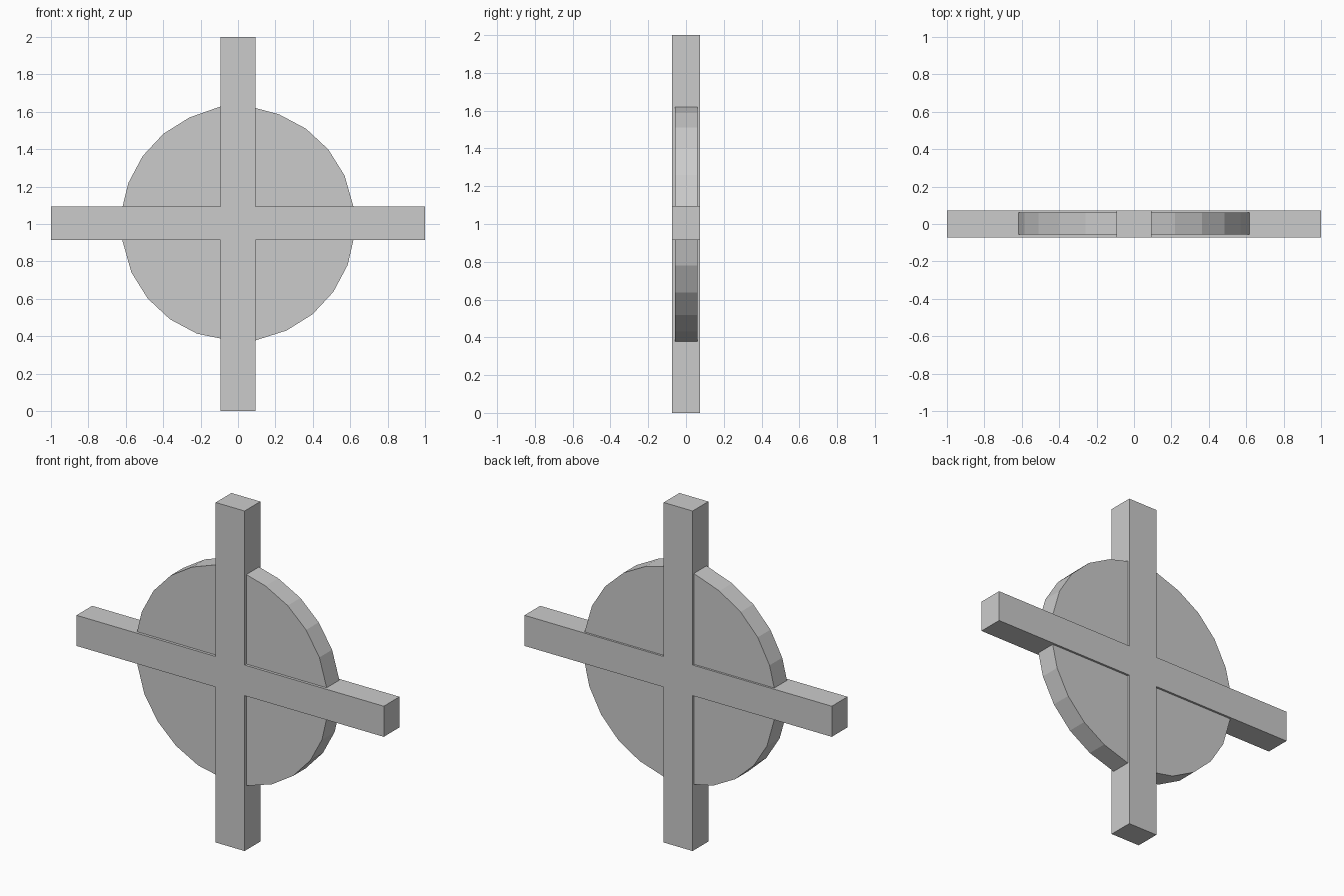
import bpy, bmesh, math

if "Cube" in bpy.data.objects:
    bpy.data.objects.remove(bpy.data.objects["Cube"])

HUB_Z = 1.0
BAR_X = 0.094                    # half width of the upright bar
BAR_TOP, BAR_BOT = 0.094, -0.086  # crossbar edges relative to the hub
RADIUS = 0.626


def extrude_profile(name, points, y0, y1):
    """Extrude a flat x/z outline (relative to the hub) from y0 to y1."""
    bm = bmesh.new()
    face = bm.faces.new([bm.verts.new((x, y0, z + HUB_Z)) for x, z in points])
    ext = bmesh.ops.extrude_face_region(bm, geom=[face], use_keep_orig=True)
    for v in ext["geom"]:
        if isinstance(v, bmesh.types.BMVert):
            v.co.y = y1
    bmesh.ops.recalc_face_normals(bm, faces=bm.faces[:])
    mesh = bpy.data.meshes.new(name)
    bm.to_mesh(mesh)
    bm.free()
    obj = bpy.data.objects.new(name, mesh)
    bpy.context.collection.objects.link(obj)
    return obj


# Cross frame as one solid outline
w, t, b = BAR_X, BAR_TOP, BAR_BOT
extrude_profile("cross_frame", [
    (-w, -1), (w, -1), (w, b), (1, b), (1, t), (w, t),
    (w, 1), (-w, 1), (-w, t), (-1, t), (-1, b), (-w, b)], -0.073, 0.073)

# Four disc panels filling the corners: (inner corner, first rim end, last rim end)
panels = [
    ((w, t), (0.617, t), (w, 0.62)),
    ((-w, t), (-w, 0.628), (-0.617, t)),
    ((-w, b), (-0.619, b), (-w, -0.612)),
    ((w, b), (w, -0.622), (0.617, b)),
]
for q, (corner, first, last) in enumerate(panels):
    rim = []
    for k in range(4):
        a = math.radians(90 * q + 24.5 + 15 * k)
        rim.append((RADIUS * math.cos(a), RADIUS * math.sin(a)))
    extrude_profile(f"disc_panel_{q + 1}", [corner, first, *rim, last], -0.057, 0.061)
